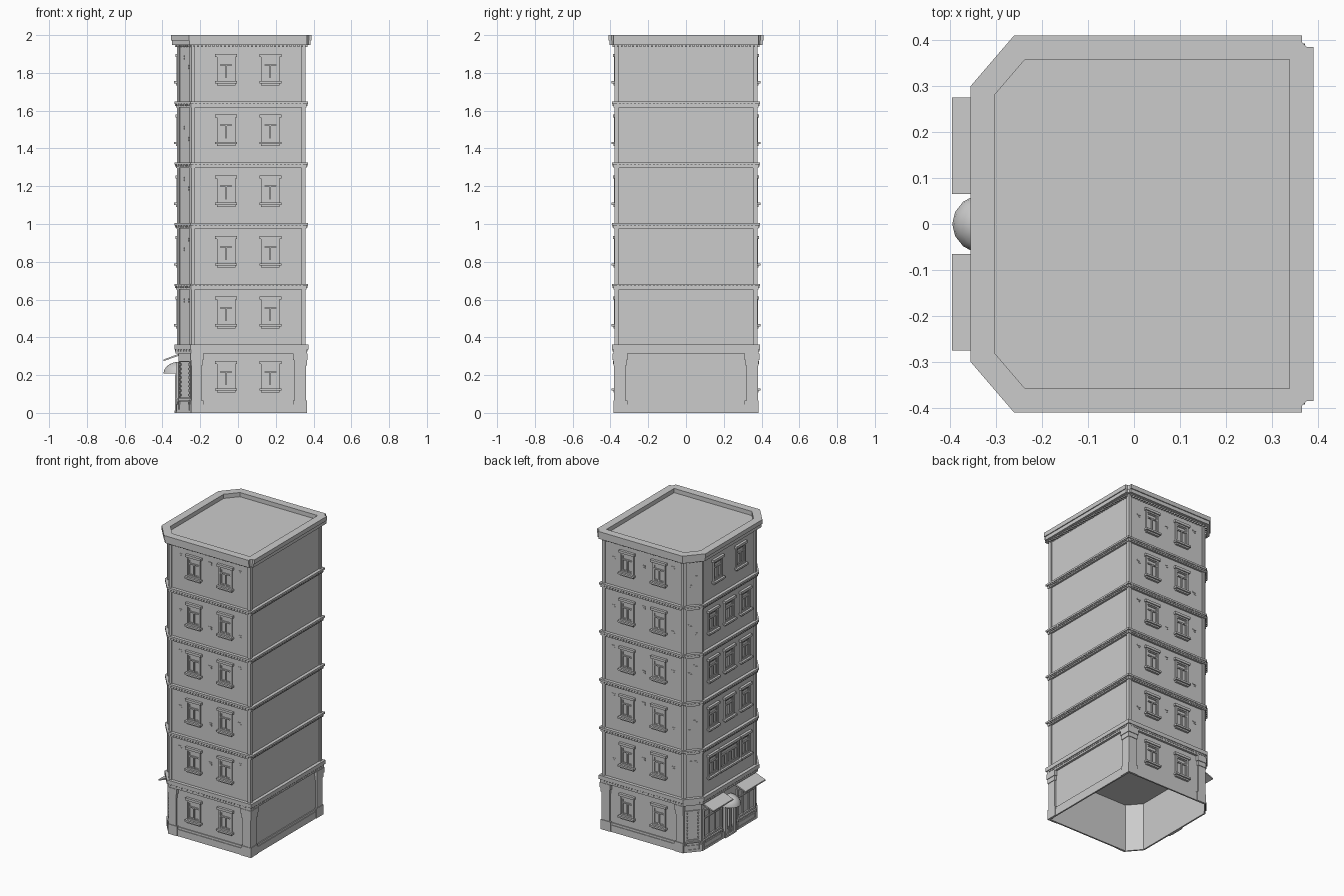
import bpy, bmesh, math, random
from mathutils import Vector

if "Cube" in bpy.data.objects:
    bpy.data.objects.remove(bpy.data.objects["Cube"], do_unlink=True)
random.seed(4)

stone = bpy.data.materials.new("grey_stone")
stone.use_nodes = True
GREY = (0.6, 0.6, 0.6, 1)
stone.diffuse_color = GREY
stone.node_tree.nodes["Principled BSDF"].inputs["Base Color"].default_value = GREY

# Footprint, counter-clockwise from the front wall
PLAN = [Vector(p) for p in ((-0.242, -0.37), (0.35, -0.37), (0.35, 0.37),
                            (-0.242, 0.37), (-0.315, 0.285), (-0.315, -0.285))]
N = len(PLAN)
DIRS = [(PLAN[(i + 1) % N] - PLAN[i]).normalized() for i in range(N)]
LEN = [(PLAN[(i + 1) % N] - PLAN[i]).length for i in range(N)]
FRONT, BLANK, BACK, CUT_BACK, SHOP, CUT_FRONT = range(N)
FLOOR = 0.3215
BANDS = [0.362 + FLOOR * k for k in range(1, 5)]


def outward(i):
    return Vector((DIRS[i].y, -DIRS[i].x))


def outline(off):
    """Footprint grown by off with mitred corners."""
    pts = []
    for i, p in enumerate(PLAN):
        a, b = outward(i - 1), outward(i)
        pts.append(p + (a + b) * off / (1 + a.dot(b)))
    return pts


def finish(name, bm):
    mesh = bpy.data.meshes.new(name)
    bm.to_mesh(mesh)
    bm.free()
    mesh.materials.append(stone)
    ob = bpy.data.objects.new(name, mesh)
    bpy.context.collection.objects.link(ob)
    return ob


def loop(bm, off, z):
    return [bm.verts.new((p.x, p.y, z)) for p in outline(off)]


def bridge(bm, a, b):
    n = len(a)
    for i in range(n):
        j = (i + 1) % n
        bm.faces.new((a[i], a[j], b[j], b[i]))


def ring(name, inner, outer, z0, z1, round_corners=0):
    """Band of rectangular section running round the whole building."""
    bm = bmesh.new()
    loops = [loop(bm, o, z) for o, z in ((outer, z0), (outer, z1), (inner, z1), (inner, z0))]
    for k in range(4):
        bridge(bm, loops[k], loops[(k + 1) % 4])
    if round_corners:
        edges = [e for e in bm.edges if all(v.co.x > 0.37 for v in e.verts)
                 and abs(e.verts[0].co.z - e.verts[1].co.z) > 0.01]
        bmesh.ops.bevel(bm, geom=edges, offset=round_corners, segments=3, affect='EDGES')
    finish(name, bm)


def on_wall(i, u, d, z):
    """u runs along wall i from its middle, d points out of it."""
    p = PLAN[i] + DIRS[i] * (LEN[i] / 2 + u) + outward(i) * d
    return p.x, p.y, z


def solid(bm, i, low, high):
    a = [bm.verts.new(on_wall(i, *p)) for p in low]
    b = [bm.verts.new(on_wall(i, *p)) for p in high]
    faces = [bm.faces.new(a), bm.faces.new(b)]
    n = len(a)
    for k in range(n):
        j = (k + 1) % n
        faces.append(bm.faces.new((a[k], a[j], b[j], b[k])))
    bmesh.ops.recalc_face_normals(bm, faces=faces)


def box(bm, i, u0, u1, z0, z1, d, d0=0.0):
    quad = ((u0, z0), (u1, z0), (u1, z1), (u0, z1))
    solid(bm, i, [(u, d0, z) for u, z in quad], [(u, d, z) for u, z in quad])


def frame(bm, i, u0, u1, z0, z1, t, d):
    box(bm, i, u0, u0 + t, z0, z1, d)
    box(bm, i, u1 - t, u1, z0, z1, d)
    box(bm, i, u0 + t, u1 - t, z0, z0 + t, d)
    box(bm, i, u0 + t, u1 - t, z1 - t, z1, d)


def corner_box(bm, i, side, w, z0, z1, d):
    """Box at one end of a wall, reaching to the mitre line."""
    j = (i + side) % N
    ext = d * math.tan(DIRS[i].angle(DIRS[j]) / 2)
    a, b = side * (LEN[i] / 2 - w), side * (LEN[i] / 2 + ext)
    box(bm, i, min(a, b), max(a, b), z0, z1, d)


# Main walls, hollow ground floor with a ceiling, and the flat roof
bm = bmesh.new()
levels = [loop(bm, 0, z) for z in (0, 0.32, 1.972)]
bridge(bm, levels[0], levels[1])
bridge(bm, levels[1], levels[2])
bm.faces.new(levels[1][::-1])
bm.faces.new(levels[2])
finish("walls_and_roof", bm)

# Plinth, cornices and parapet
ring("plinth", 0, 0.010, 0, 0.045)
ring("plinth_step", 0, 0.006, 0.045, 0.06)
ring("ground_cornice", 0, 0.022, 0.336, 0.362)
ring("ground_cornice_lower", 0, 0.015, 0.314, 0.336)
for z in BANDS:
    ring("floor_band", 0, 0.021, z - 0.012, z)
    ring("floor_band_lower", 0, 0.013, z - 0.03, z - 0.012)
ring("parapet", -0.012, 0.04, 1.972, 2.0, 0.025)
ring("parapet_lower", 0, 0.034, 1.948, 1.972, 0.02)

# Dentils under every band
bm = bmesh.new()
for z in [0.336] + [b - 0.012 for b in BANDS] + [1.948]:
    for i in range(N):
        n = int(LEN[i] / 0.02)
        for k in range(n):
            u = (k + 0.5) * LEN[i] / n - LEN[i] / 2
            box(bm, i, u - 0.005, u + 0.005, z - 0.011, z, 0.019)
finish("dentils", bm)

# Corner strips on the upper floors
bm = bmesh.new()
for z0, z1 in zip([0.362] + BANDS, [b - 0.03 for b in BANDS] + [1.948]):
    for i in range(N):
        for side in (-1, 1):
            corner_box(bm, i, side, 0.014, z0, z1, 0.008)
finish("corner_strips", bm)

# Ground floor corner pilasters
bm = bmesh.new()
for i, sides in ((FRONT, (-1, 1)), (BLANK, (-1, 1)), (BACK, (-1, 1))):
    for s in sides:
        for w, z0, z1, d in ((0.06, 0, 0.065, 0.014), (0.05, 0.065, 0.25, 0.010),
                             (0.054, 0.25, 0.28, 0.014), (0.06, 0.28, 0.314, 0.018)):
            corner_box(bm, i, s, w, z0, z1, d)
finish("corner_pilasters", bm)


# Windows
def window(bm, i, u, top, half=0.049):
    frame(bm, i, u - half, u + half, top - 0.145, top - 0.016, 0.010, 0.010)
    frame(bm, i, u - half + 0.01, u + half - 0.01, top - 0.135, top - 0.026, 0.007, 0.005)
    box(bm, i, u - half - 0.009, u + half + 0.009, top - 0.016, top, 0.017)
    box(bm, i, u - half - 0.009, u + half + 0.009, top - 0.157, top - 0.145, 0.024)
    box(bm, i, u - half, u + half, top - 0.167, top - 0.157, 0.014)
    box(bm, i, u - half + 0.01, u + half - 0.01, top - 0.062, top - 0.054, 0.008)
    bars = (0,) if half < 0.06 else (-0.054, -0.018, 0.018, 0.054)
    for b in bars:
        box(bm, i, u + b - 0.004, u + b + 0.004, top - 0.135, top - 0.054, 0.008)


bm = bmesh.new()
TOPS = [0.275, 0.615] + [0.615 + FLOOR * k for k in range(1, 5)]
for top in TOPS:
    for i in (FRONT, BACK):
        for u in (-0.117, 0.117):
            window(bm, i, u, top)
for top in TOPS[1:]:
    for u in ((-0.12, 0.12) if top == TOPS[-1] else (-0.17, 0, 0.17)):
        wide = top == TOPS[1] and u == 0
        window(bm, SHOP, u, top, 0.1 if wide else 0.049)
finish("windows", bm)

# Scattered raised bricks
bm = bmesh.new()
for top in TOPS[1:]:
    for i, spots in ((FRONT, (-0.22, 0.0, 0.22)), (BACK, (-0.22, 0.0, 0.22)),
                     (CUT_BACK, (-0.018, 0.018)), (CUT_FRONT, (-0.018, 0.018))):
        for u in spots:
            z = top - random.choice((0.01, 0.06, 0.12))
            box(bm, i, u - 0.012, u + 0.012, z - 0.008, z, 0.003)
            box(bm, i, u, u + 0.012, z - 0.02, z - 0.012, 0.003)
finish("raised_bricks", bm)

# Shop front: windows with panels below, and an arched door
bm = bmesh.new()
for s in (-1, 1):
    a, b = sorted((s * 0.08, s * 0.275))
    frame(bm, SHOP, a, b, 0.075, 0.27, 0.012, 0.010)
    frame(bm, SHOP, a, b, 0.008, 0.07, 0.010, 0.014)
    for k in (1, 2):
        u = a + (b - a) * k / 3
        box(bm, SHOP, u - 0.003, u + 0.003, 0.087, 0.258, 0.007)
    box(bm, SHOP, a, b, 0.205, 0.213, 0.008)
finish("shop_windows", bm)

bm = bmesh.new()
for s in (-1, 1):
    a, b = sorted((s * 0.045, s * 0.06))
    box(bm, SHOP, a, b, 0, 0.2, 0.018)
    a, b = sorted((s * 0.006, s * 0.036))
    frame(bm, SHOP, a, b, 0.02, 0.19, 0.006, 0.014)
box(bm, SHOP, -0.045, 0.045, 0, 0.012, 0.02)
arc = [math.pi * k / 10 for k in range(11)]
for t0, t1 in zip(arc, arc[1:]):
    pts = [(r * math.cos(t), 0.2 + r * math.sin(t))
           for r, t in ((0.045, t0), (0.06, t0), (0.06, t1), (0.045, t1))]
    solid(bm, SHOP, [(u, 0, z) for u, z in pts], [(u, 0.015, z) for u, z in pts])
finish("arched_door", bm)

# Cut corners: framed panels with studs down both edges
bm = bmesh.new()
for i in (CUT_BACK, CUT_FRONT):
    frame(bm, i, -0.045, 0.045, 0.075, 0.275, 0.006, 0.007)
    frame(bm, i, -0.045, 0.045, 0.012, 0.068, 0.007, 0.014)
    for s in (-1, 1):
        for k in range(8):
            z = 0.09 + k * 0.023
            box(bm, i, s * 0.035 - 0.004, s * 0.035 + 0.004, z, z + 0.01, 0.008)
finish("corner_panels", bm)

# Sloped awnings over the shop windows
bm = bmesh.new()
slope = ((0, 0.312), (0.08, 0.282), (0.08, 0.274), (0, 0.302))
for a, b in ((-0.275, -0.065), (0.065, 0.275)):
    solid(bm, SHOP, [(a, d, z) for d, z in slope], [(b, d, z) for d, z in slope])
finish("awnings", bm)

# Rounded canopy over the door
bm = bmesh.new()
bmesh.ops.create_uvsphere(bm, u_segments=16, v_segments=10, radius=1)
bmesh.ops.delete(bm, geom=[v for v in bm.verts if v.co.z < -0.01 or v.co.x > 0.01], context='VERTS')
for v in bm.verts:
    v.co = (-0.315 + v.co.x * 0.08, v.co.y * 0.068, 0.208 + v.co.z * 0.062)
for f in bm.faces:
    f.smooth = True
finish("door_canopy", bm)
